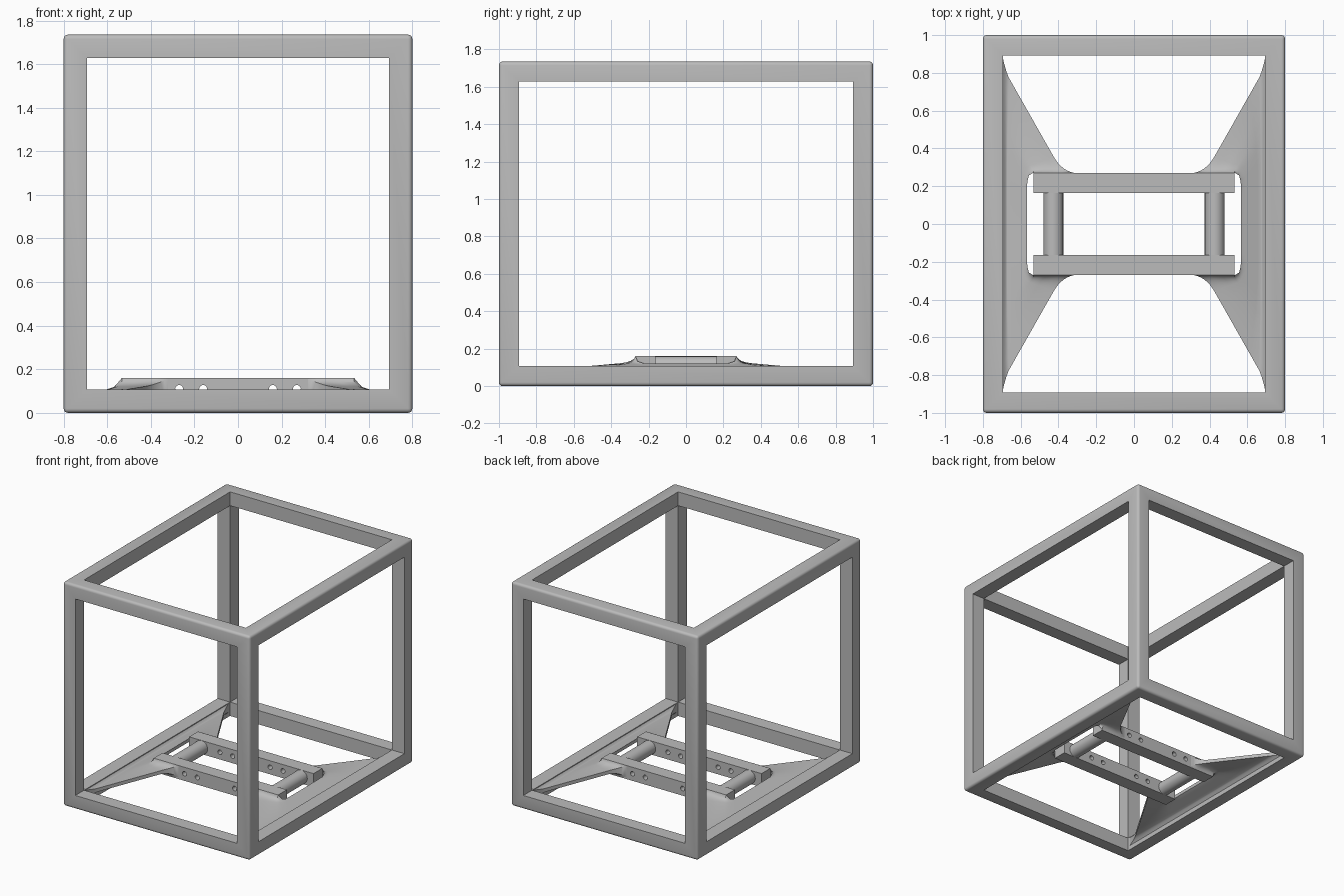
import bpy
import bmesh
from mathutils import Vector, Matrix

if "Cube" in bpy.data.objects:
    bpy.data.objects.remove(bpy.data.objects["Cube"], do_unlink=True)

W, D, H, BAR = 0.8, 1.0, 1.735, 0.107   # half width, half depth, height, bar size

grey = bpy.data.materials.new("plain grey")
grey.use_nodes = True
tone = (0.5, 0.5, 0.5, 1)
grey.diffuse_color = tone
grey.node_tree.nodes["Principled BSDF"].inputs["Base Color"].default_value = tone


def make(name, bm):
    bmesh.ops.recalc_face_normals(bm, faces=bm.faces)
    mesh = bpy.data.meshes.new(name)
    bm.to_mesh(mesh)
    bm.free()
    mesh.materials.append(grey)
    ob = bpy.data.objects.new(name, mesh)
    bpy.context.collection.objects.link(ob)
    return ob


def add_box(bm, lo, hi):
    lo, hi = Vector(lo), Vector(hi)
    matrix = Matrix.Translation((lo + hi) / 2) @ Matrix.Diagonal((*(hi - lo), 1))
    bmesh.ops.create_cube(bm, size=1, matrix=matrix)


def add_rod(bm, x, y0, y1, z, radius, sides):
    matrix = Matrix.Translation((x, (y0 + y1) / 2, z)) @ Matrix.Rotation(1.5707963, 4, 'X')
    bmesh.ops.create_cone(bm, cap_ends=True, segments=sides, radius1=radius,
                          radius2=radius, depth=y1 - y0, matrix=matrix)


def activate(ob):
    bpy.ops.object.select_all(action='DESELECT')
    ob.select_set(True)
    bpy.context.view_layer.objects.active = ob


def cut(ob, bm_cutter):
    cutter = make("cutter", bm_cutter)
    mod = ob.modifiers.new("cut", 'BOOLEAN')
    mod.operation, mod.solver, mod.object = 'DIFFERENCE', 'EXACT', cutter
    activate(ob)
    bpy.ops.object.modifier_apply(modifier=mod.name)
    bpy.data.objects.remove(cutter, do_unlink=True)


def smooth(ob):
    activate(ob)
    bpy.ops.object.shade_smooth_by_angle(angle=0.6)


# Open box frame: rounded block hollowed along each axis
bm = bmesh.new()
add_box(bm, (-W, -D, 0), (W, D, H))
bmesh.ops.bevel(bm, geom=bm.edges[:], offset=0.02, segments=4, profile=0.5, affect='EDGES')
frame = make("frame", bm)
inner_lo = Vector((-W + BAR, -D + BAR, BAR))
inner_hi = Vector((W - BAR, D - BAR, H - BAR))
for axis in range(3):
    lo, hi = inner_lo.copy(), inner_hi.copy()
    lo[axis] -= 1
    hi[axis] += 1
    bm = bmesh.new()
    add_box(bm, lo, hi)
    cut(frame, bm)
smooth(frame)

# Cross rails with pairs of bolt holes
for side, name in ((-1, "front_rail"), (1, "back_rail")):
    y0, y1 = sorted((side * 0.163, side * 0.27))
    bm = bmesh.new()
    add_box(bm, (-0.533, y0, 0.055), (0.533, y1, 0.16))
    rail = make(name, bm)
    holes = bmesh.new()
    for x in (-0.27, -0.16, 0.16, 0.27):
        add_rod(holes, x, y0 - 0.1, y1 + 0.1, 0.11, 0.018, 24)
    cut(rail, holes)
    smooth(rail)

# Round spacers between the rails
for side, name in ((-1, "right_spacer"), (1, "left_spacer")):
    bm = bmesh.new()
    add_rod(bm, side * 0.427, -0.165, 0.165, 0.107, 0.0525, 40)
    smooth(make(name, bm))


def bend(a, b, c, steps):
    return [a * (1 - t) ** 2 + b * 2 * t * (1 - t) + c * t * t
            for t in (i / steps for i in range(steps + 1))]


# Gusset columns: bar y, foot y, neck (x, y, z), lip (x, y, z), lip underside
COLUMNS = [
    (0.89, 0.80, (0.385, 0.285, 0.128), (0.32, 0.271, 0.156), 0.07),
    (0.76, 0.72, (0.43, 0.28, 0.128), (0.37, 0.271, 0.16), 0.06),
    (0.62, 0.60, (0.48, 0.28, 0.128), (0.45, 0.271, 0.16), 0.06),
    (0.50, 0.50, (0.53, 0.28, 0.128), (0.533, 0.271, 0.16), 0.06),
    (0.40, 0.40, (0.55, 0.275, 0.125), (0.556, 0.258, 0.132), 0.09),
    (0.32, 0.32, (0.575, 0.24, 0.117), (0.565, 0.225, 0.121), 0.095),
    (0.20, 0.20, (0.58, 0.16, 0.115), (0.566, 0.16, 0.12), 0.095),
    (0.00, 0.00, (0.58, 0.00, 0.115), (0.566, 0.00, 0.12), 0.095),
]


def column(spec, under):
    bar_y, foot_y, neck, lip, lip_low = spec
    bar = Vector((W - BAR + 0.004, bar_y, 0.03 if under else 0.105))
    foot = Vector((W - BAR - 0.016, foot_y, 0.055 if under else 0.082))
    neck, lip = Vector(neck), Vector(lip)
    if under:
        neck.z -= 0.027
        lip.z = lip_low
    start, end = foot.lerp(neck, 0.06), foot.lerp(neck, 0.86)
    middle = [start.lerp(end, i / 5) for i in range(1, 5)]
    return bend(bar, foot, start, 5) + middle + bend(end, neck, lip, 7)


def gusset(name, side):
    bm = bmesh.new()
    layers = []
    for under in (False, True):
        half = [column(spec, under) for spec in COLUMNS]
        other = [[Vector((p.x, -p.y, p.z)) for p in col] for col in half[-2::-1]]
        layers.append([[bm.verts.new((side * p.x, p.y, p.z)) for p in col]
                       for col in half + other])
    top, low = layers
    cols, rows = len(top), len(top[0])
    for grid in layers:
        for i in range(cols - 1):
            for j in range(rows - 1):
                bm.faces.new((grid[i][j], grid[i + 1][j], grid[i + 1][j + 1], grid[i][j + 1]))
    # Close the rim between the two skins
    rim = ([(i, 0) for i in range(cols)] + [(cols - 1, j) for j in range(1, rows)]
           + [(i, rows - 1) for i in range(cols - 2, -1, -1)]
           + [(0, j) for j in range(rows - 2, 0, -1)])
    for (a, b), (c, d) in zip(rim, rim[1:] + rim[:1]):
        bm.faces.new((top[a][b], top[c][d], low[c][d], low[a][b]))
    smooth(make(name, bm))


gusset("right_gusset", -1)
gusset("left_gusset", 1)
